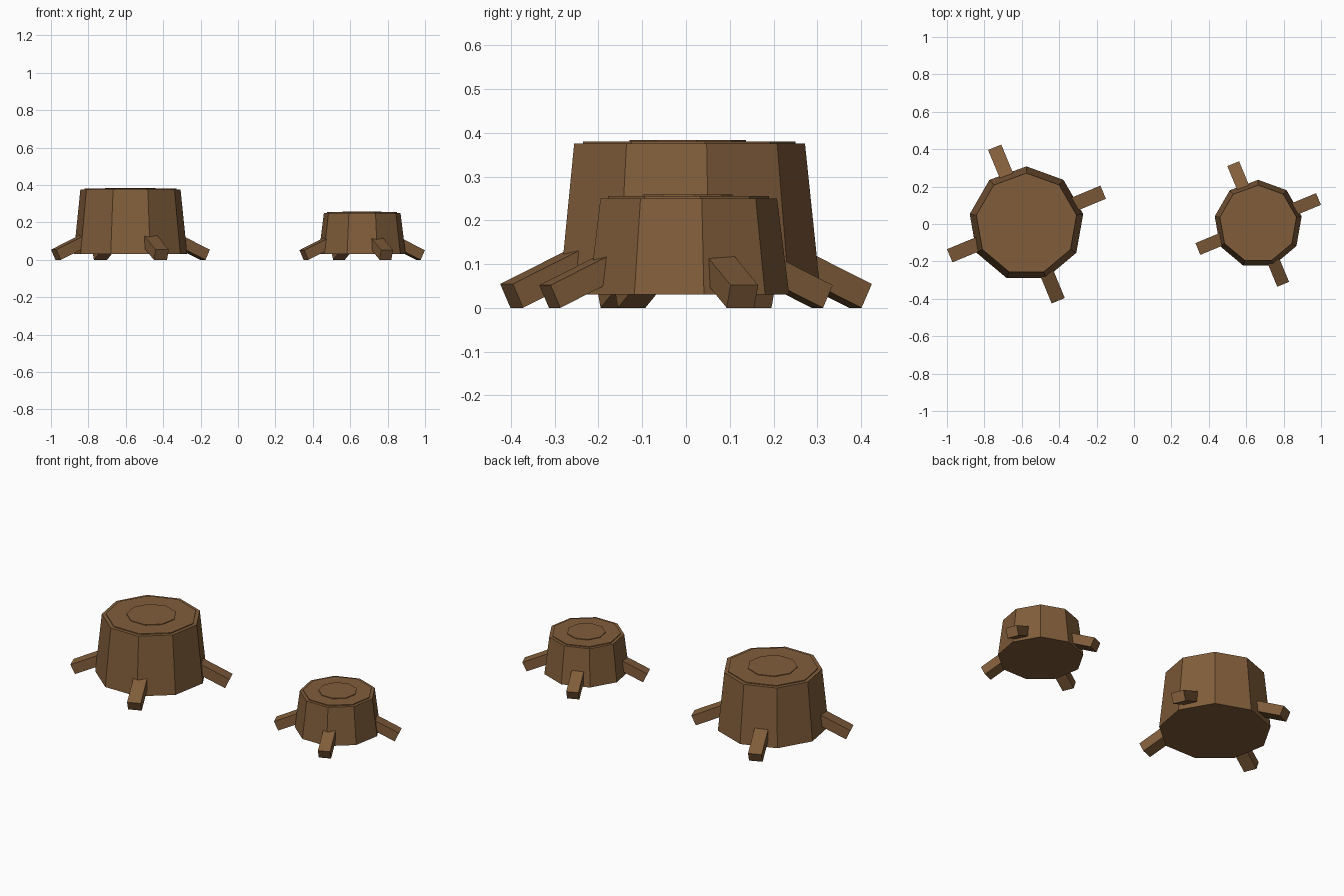
import bpy, bmesh, math
from mathutils import Matrix, Vector

if "Cube" in bpy.data.objects:
    bpy.data.objects.remove(bpy.data.objects["Cube"])

bark = bpy.data.materials.new("brown_wood")
bark.diffuse_color = (0.22, 0.11, 0.043, 1)
bark.use_nodes = True
bark.node_tree.nodes["Principled BSDF"].inputs["Base Color"].default_value = bark.diffuse_color

SIDES = 9


def finish(name, bm):
    bmesh.ops.recalc_face_normals(bm, faces=bm.faces)
    mesh = bpy.data.meshes.new(name)
    bm.to_mesh(mesh)
    bm.free()
    mesh.materials.append(bark)
    obj = bpy.data.objects.new(name, mesh)
    bpy.context.collection.objects.link(obj)
    return obj


def frustum(name, x, r0, r1, z0, z1):
    """Nine-sided tapered drum with one corner pointing to +y."""
    bm = bmesh.new()
    rings = []
    for r, z in ((r0, z0), (r1, z1)):
        ring = []
        for i in range(SIDES):
            a = math.pi / 2 + math.tau * i / SIDES
            ring.append(bm.verts.new((x + r * math.cos(a), r * math.sin(a), z)))
        rings.append(ring)
    lo, hi = rings
    for i in range(SIDES):
        j = (i + 1) % SIDES
        bm.faces.new((lo[i], lo[j], hi[j], hi[i]))
    bm.faces.new(lo[::-1])
    bm.faces.new(hi)
    return finish(name, bm)


def root(name, x, angle, reach, inner, width, thick, tilt):
    """Square beam sloping down to the ground, with its outer top edge at reach."""
    length = (reach - inner) / math.cos(tilt)
    bm = bmesh.new()
    bmesh.ops.create_cube(bm, size=1)
    bmesh.ops.scale(bm, vec=(length, width, thick), verts=bm.verts)
    bmesh.ops.translate(bm, vec=(-length / 2, 0, -thick / 2), verts=bm.verts)
    place = (Matrix.Translation(Vector((x, 0, 0)))
             @ Matrix.Rotation(angle, 4, 'Z')
             @ Matrix.Translation(Vector((reach, 0, thick * math.cos(tilt))))
             @ Matrix.Rotation(tilt, 4, 'Y'))
    bmesh.ops.transform(bm, matrix=place, verts=bm.verts)
    return finish(name, bm)


def stump(size, x, r0, r1, top, cap_r, ring_r, reach, inner, width, thick):
    frustum(size + "_trunk", x, r0, r1, 0.03, top)
    # thin cut-wood layers on top
    frustum(size + "_cut_top", x, cap_r, cap_r, top - 0.01, top + 0.005)
    frustum(size + "_growth_ring", x, ring_r, ring_r, top, top + 0.009)
    # four roots at right angles
    for i in range(4):
        root(f"{size}_root_{i + 1}", x, math.radians(22.5 + 90 * i),
             reach, inner, width, thick, math.radians(25))


stump("large", -0.575, 0.308, 0.272, 0.375, 0.25, 0.137, 0.444, 0.19, 0.076, 0.060)
stump("small", 0.664, 0.236, 0.208, 0.25, 0.19, 0.106, 0.349, 0.14, 0.068, 0.057)
